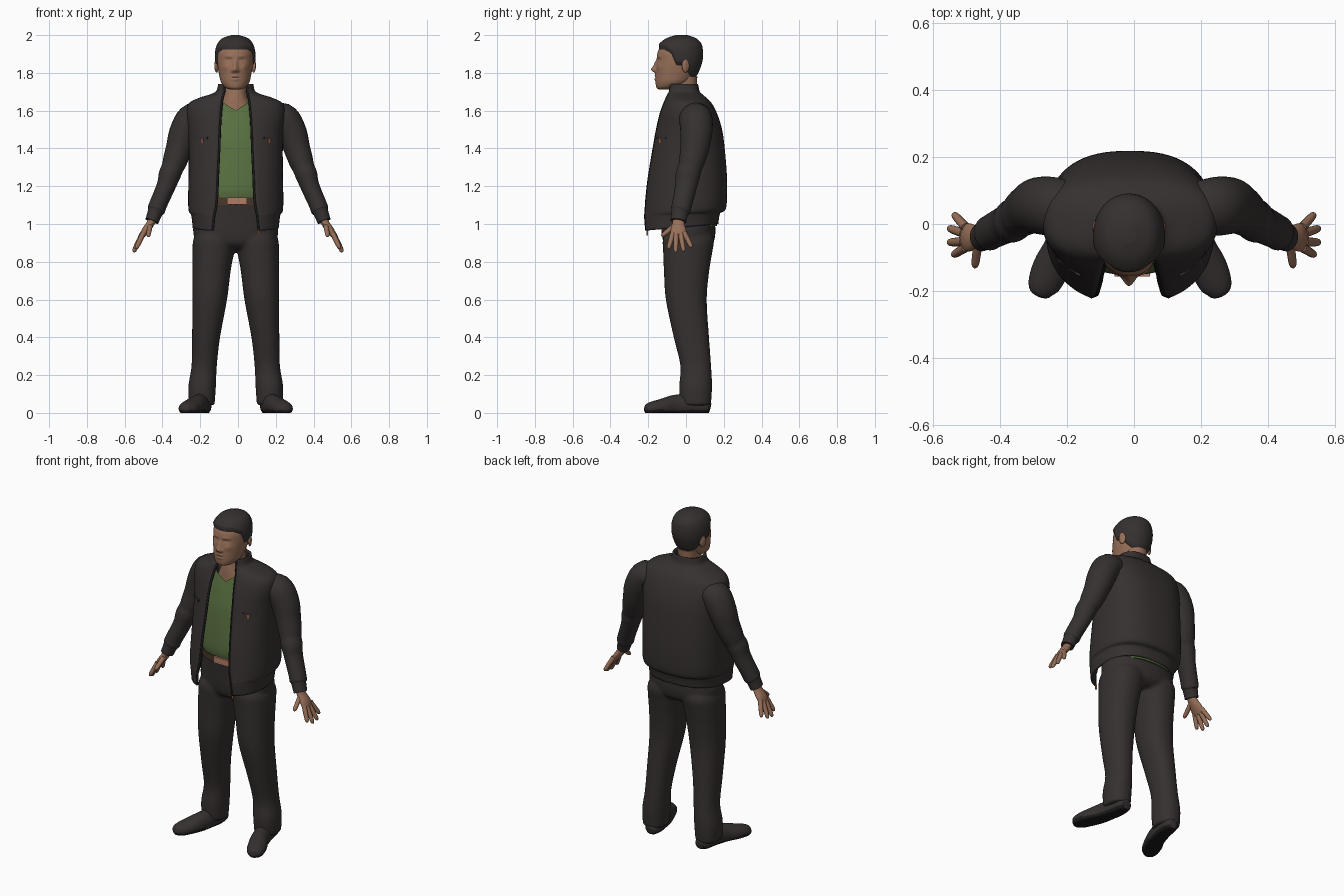
import bpy, bmesh, math
from mathutils import Vector, Matrix

if "Cube" in bpy.data.objects:
    bpy.data.objects.remove(bpy.data.objects["Cube"])


def material(name, r, g, b):
    m = bpy.data.materials.new(name)
    m.diffuse_color = (r, g, b, 1)
    m.use_nodes = True
    m.node_tree.nodes["Principled BSDF"].inputs["Base Color"].default_value = m.diffuse_color
    return m


CLOTH = material("charcoal cloth", .037, .030, .030)
SKIN = material("skin", .31, .16, .098)
GREEN = material("green shirt", .105, .172, .056)
BELT = material("brown belt", .07, .04, .025)
COPPER = material("copper buckle", .45, .2, .13)
ORANGE = material("orange zip pull", .4, .12, .04)
BLACK = material("black trim", .012, .011, .011)


def finish(name, bm, mats):
    bmesh.ops.recalc_face_normals(bm, faces=bm.faces)
    me = bpy.data.meshes.new(name)
    bm.to_mesh(me)
    bm.free()
    for m in mats:
        me.materials.append(m)
    for p in me.polygons:
        p.use_smooth = True
    me.set_sharp_from_angle(angle=math.radians(50))
    ob = bpy.data.objects.new(name, me)
    bpy.context.collection.objects.link(ob)
    return ob


def smooth_rows(rows, k):
    """Catmull-Rom interpolation between control rows."""
    out = []
    for i in range(len(rows) - 1):
        p0, p1, p2 = rows[max(i - 1, 0)], rows[i], rows[i + 1]
        p3 = rows[min(i + 2, len(rows) - 1)]
        for j in range(k):
            t = j / k
            out.append([.5 * (2 * b + (c - a) * t + (2 * a - 5 * b + 4 * c - d) * t * t
                              + (3 * b - a - 3 * c + d) * t ** 3)
                        for a, b, c, d in zip(p0, p1, p2, p3)])
    return out + [list(rows[-1])]


def bridge(bm, rings, closed=True, caps=True):
    bm = bm or bmesh.new()
    vs = [[bm.verts.new(p) for p in r] for r in rings]
    n = len(vs[0])
    for a, b in zip(vs, vs[1:]):
        for i in range(n if closed else n - 1):
            j = (i + 1) % n
            bm.faces.new((a[i], a[j], b[j], b[i]))
    if closed and caps:
        bm.faces.new(vs[0])
        bm.faces.new(vs[-1])
    return bm


def power(v, e):
    return math.copysign(abs(v) ** e, v)


def loft(rows, e=.9, n=48, k=5, caps=True, bm=None):
    """Horizontal rings (z, cx, rx, y_front, y_back[, front opening half width])."""
    rings, is_open = [], len(rows[0]) > 5
    for r in smooth_rows(rows, k):
        z, cx, rx, yf, yb = r[:5]
        d = math.asin((r[5] / rx) ** (1 / e)) if is_open else 0
        ring = []
        for i in range(n):
            t = d + (2 * math.pi - 2 * d) * i / (n - 1 if is_open else n)
            ring.append((cx + rx * power(math.sin(t), e),
                         (yf + yb) / 2 - (yb - yf) / 2 * power(math.cos(t), e), z))
        rings.append(ring)
    return bridge(bm, rings, not is_open, caps)


def tube(rows, ref=(0, 1, 0), n=20, k=5):
    """Tube through (x, y, z, r_other, r_along_ref)."""
    pts = smooth_rows(rows, k)
    rings = []
    for i, p in enumerate(pts):
        a, b = pts[max(i - 1, 0)], pts[min(i + 1, len(pts) - 1)]
        t = (Vector(b[:3]) - Vector(a[:3])).normalized()
        u = (Vector(ref) - t * t.dot(Vector(ref))).normalized()
        w = t.cross(u)
        rings.append([Vector(p[:3]) + u * p[4] * math.cos(2 * math.pi * j / n)
                      + w * p[3] * math.sin(2 * math.pi * j / n) for j in range(n)])
    return bridge(None, rings)


def box(name, loc, size, mat, turn=0):
    bm = bmesh.new()
    bmesh.ops.create_cube(bm, size=1, matrix=Matrix.Translation(loc)
                          @ Matrix.Rotation(turn, 4, 'Z') @ Matrix.Diagonal((*size, 1)))
    return finish(name, bm, [mat])


C = -.012  # body centre line

# Jacket: open shell with thickness, hem lower at the front
jacket = [(.985, C, .222, -.228, .165, .122), (1.05, C, .23, -.23, .175, .115),
          (1.07, C, .243, -.225, .203, .11), (1.13, C, .246, -.218, .211, .10),
          (1.25, C, .244, -.203, .211, .095), (1.4, C, .243, -.176, .199, .088),
          (1.5, C, .247, -.157, .185, .085), (1.58, C, .255, -.137, .16, .08),
          (1.635, C, .243, -.117, .132, .075), (1.663, C, .19, -.106, .105, .071),
          (1.682, C, .13, -.10, .083, .066), (1.70, C, .098, -.096, .067, .062),
          (1.74, C, .087, -.09, .058, .06)]


def hem_drop(v):
    return max(0, 1.12 - v.z) * .7 * v.y


bm = loft(jacket, e=.8, n=64)
for v in bm.verts:
    v.co.z += hem_drop(v.co)
shell = finish("jacket", bm, [CLOTH])
mod = shell.modifiers.new("thickness", 'SOLIDIFY')
mod.thickness, mod.offset = .012, 0

# Trousers: seat and both legs fused into one smooth mesh
trousers = loft([(.87, C, .12, -.085, .11), (.9, C, .2, -.118, .145),
                 (.96, C, .226, -.13, .156), (1.03, C, .215, -.135, .15),
                 (1.12, C, .197, -.142, .136)])
leg = [(.04, .180, .068, -.03, .132), (.14, .178, .073, -.036, .138),
       (.25, .167, .067, -.03, .133), (.4, .157, .074, -.065, .122),
       (.6, .138, .092, -.107, .11), (.75, .128, .101, -.117, .123),
       (.85, .119, .110, -.121, .139), (.92, .112, .112, -.123, .148), (.97, .1, .09, -.1, .12)]

# Front zip edging, pockets, sleeves, hands, legs and shoes on each side
for s, side in ((-1, "right"), (1, "left")):
    path = []
    for z, cx, rx, yf, yb, w in jacket:
        d = math.asin((w / rx) ** 1.25)
        p = Vector((cx + s * w, (yf + yb) / 2 - (yb - yf) / 2 * math.cos(d) ** .8, z))
        p.z += hem_drop(p)
        path.append((*p, .007, .007))
    finish(side + "_zip_edge", tube(path, ref=(1, 0, 0), n=8), [BLACK])
    box(side + "_pocket_welt", (C + s * .18, -.127, 1.455), (.08, .014, .012), CLOTH, s * .63)
    box(side + "_pocket_zip", (C + s * .175, -.135, 1.44), (.012, .009, .022), ORANGE, s * .63)

    sleeve = [(.16, .05, 1.555, .06, .07), (.235, .052, 1.562, .08, .087),
              (.283, .055, 1.49, .079, .085), (.312, .046, 1.40, .070, .076),
              (.335, .03, 1.33, .064, .068), (.348, .02, 1.295, .058, .063),
              (.362, .01, 1.26, .058, .065), (.381, 0, 1.2, .050, .058),
              (.42, -.02, 1.11, .047, .053), (.433, -.028, 1.075, .047, .052),
              (.439, -.032, 1.06, .040, .045), (.456, -.04, 1.015, .036, .042)]
    finish(side + "_sleeve", tube([(s * r[0], *r[1:]) for r in sleeve], n=32), [CLOTH])

    palm = [(.44, -.04, 1.05, .022, .026), (.465, -.04, 1.0, .021, .033),
            (.49, -.04, .965, .020, .042), (.51, -.04, .932, .013, .042)]
    finish(side + "_palm", tube([(s * r[0], *r[1:]) for r in palm]), [SKIN])
    fingers = {"index": ((.502, -.07, .95), (.54, -.093, .868)),
               "middle": ((.508, -.052, .945), (.553, -.055, .85)),
               "ring": ((.508, -.028, .945), (.553, -.012, .855)),
               "little": ((.502, -.01, .955), (.538, .03, .875)),
               "thumb": ((.465, -.055, .995), (.475, -.13, .935))}
    for f, (a, b) in fingers.items():
        rows = []
        for t, r in ((0, .014), (.5, .013), (.88, .011), (1, .004)):
            p = Vector(a).lerp(Vector(b), t)
            rows.append((s * p.x, p.y, p.z, r, r))
        finish(side + "_" + f + "_finger", tube(rows, ref=(1, 0, 0), n=12, k=3), [SKIN])

    loft([(r[0], C + s * r[1], *r[2:]) for r in leg], n=40, bm=trousers)

    shoe = [(.172, .128, .025, .025, .026), (.172, .105, .03, .04, .042),
            (.180, .03, .04, .06, .048), (.203, -.06, .035, .06, .050),
            (.235, -.13, .028, .046, .055), (.258, -.185, .022, .036, .047),
            (.265, -.212, .02, .024, .027), (.267, -.219, .02, .008, .008)]
    bm = tube([(C + s * r[0], *r[1:]) for r in shoe], ref=(1, 0, 0), n=32)
    for v in bm.verts:
        v.co.z = max(v.co.z, 0)
    for f in bm.faces:  # dark sole along the ground
        f.material_index = int(f.calc_center_median().z < .016)
    finish(side + "_shoe", bm, [CLOTH, BLACK])

    bm = bmesh.new()
    bmesh.ops.create_uvsphere(bm, u_segments=20, v_segments=12, radius=1,
                              matrix=Matrix.Translation((-.015 + s * .098, -.002, 1.838))
                              @ Matrix.Rotation(s * .4, 4, 'Z')
                              @ Matrix.Diagonal((.010, .021, .036, 1)))
    finish(side + "_ear", bm, [SKIN])

seat = finish("trousers", trousers, [CLOTH])
mod = seat.modifiers.new("fuse", 'REMESH')
mod.mode, mod.voxel_size, mod.use_smooth_shade = 'VOXEL', .009, True
mod = seat.modifiers.new("soften", 'SMOOTH')
mod.factor, mod.iterations = .5, 8

# Zip pull, belt, buckle, shirt tail under the hem
box("zip_pull", (.107, -.205, .955), (.01, .008, .03), ORANGE)
finish("belt", loft([(1.1, C, .2, -.148, .14), (1.14, C, .2, -.149, .14)], k=1), [BELT])
box("buckle", (-.005, -.15, 1.121), (.105, .012, .038), COPPER)
finish("shirt_tail", loft([(.99, C, .19, -.1, .165), (1.06, C, .19, -.1, .16)], k=1), [GREEN])

# Shirt with a V neckline
bm = loft([(1.06, C, .19, -.13, .13), (1.13, C, .195, -.142, .13), (1.2, C, .205, -.152, .15),
           (1.4, C, .2, -.143, .14), (1.5, C, .185, -.13, .12), (1.6, C, .13, -.107, .08)],
          n=72, caps=False)
for v in bm.verts:
    v.co.z += max(0, v.co.z - 1.5) / .1 * min(abs(v.co.x - C), .07) * .65
finish("shirt", bm, [GREEN])
finish("neck", loft([(1.5, C, .11, -.11, .05), (1.6, C, .095, -.099, .06),
                     (1.68, -.015, .062, -.093, .055), (1.78, -.015, .06, -.07, .06)]), [SKIN])

# Head with modelled face
head = [(1.713, .03, -.145, -.07), (1.723, .054, -.157, -.03), (1.75, .075, -.161, .02),
        (1.79, .085, -.161, .05), (1.83, .092, -.158, .066), (1.87, .096, -.154, .076),
        (1.91, .095, -.150, .077), (1.945, .084, -.13, .069), (1.970, .062, -.098, .045),
        (1.985, .02, -.055, .005)]
head = [(z, -.015, rx, yf, yb) for z, rx, yf, yb in head]
# x, z, width, height, push along y: nose, nostrils, bridge, eyes, lids, brows, lips, mouth, cheeks
bumps = [(0, 1.818, .014, .015, -.024), (.015, 1.811, .009, .009, -.008),
         (0, 1.845, .011, .022, -.012), (.034, 1.865, .018, .012, .008),
         (.034, 1.861, .012, .007, -.005), (.034, 1.887, .024, .008, -.004),
         (0, 1.784, .022, .007, -.005), (0, 1.766, .019, .007, -.005),
         (0, 1.775, .026, .003, .003), (.05, 1.83, .018, .016, -.005)]
bm = loft(head, e=.96, n=144, k=8)
for v in bm.verts:
    x, y, z = v.co
    if y < -.07:
        v.co.y += sum(d * math.exp(-((abs(x + .015) - bx) / w) ** 2 - ((z - bz) / h) ** 2)
                      for bx, bz, w, h, d in bumps)
finish("head", bm, [SKIN])

# Hair: swollen copy of the skull that dips under the skin below the hairline
HAIRLINE = [(-.3, 1.925), (-.115, 1.925), (-.075, 1.90), (-.05, 1.84), (-.015, 1.84),
            (.02, 1.785), (.05, 1.75), (.3, 1.75)]


def hairline(y):
    for (a, p), (b, q) in zip(HAIRLINE, HAIRLINE[1:]):
        if a <= y <= b:
            return p + (q - p) * (y - a) / (b - a)


bm = loft(head, e=.96, n=96, k=8)
for v in bm.verts:
    f = max(-.08, min(.115, (v.co.z - hairline(v.co.y)) * 6))
    v.co.x += (v.co.x + .015) * f
    v.co.y += (v.co.y + .035) * f
    v.co.z += max(0, v.co.z - 1.86) * f
finish("hair", bm, [CLOTH])
